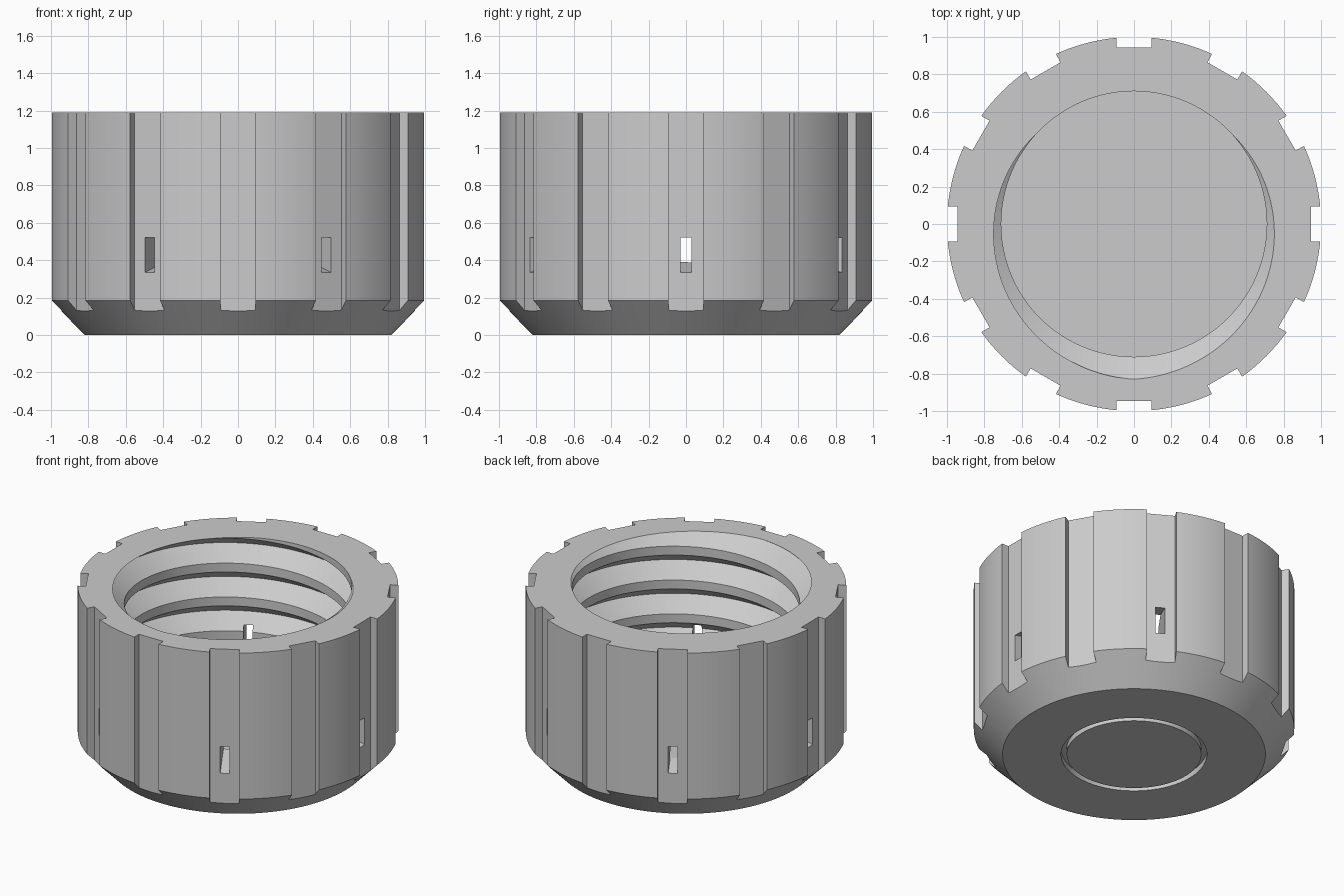
import bpy, bmesh, math
from mathutils import Matrix, Vector

cube = bpy.data.objects.get("Cube")
if cube:
    bpy.data.objects.remove(cube, do_unlink=True)

HEIGHT, FLOOR = 1.19, 0.37
BORE, GROOVE = 0.71, 0.83          # inner thread radii
PITCH, HALF_GROOVE = 0.233, 0.086
FLAT = 0.945                       # radius of the grip notch floor

grey = bpy.data.materials.new("grey plastic")
grey.use_nodes = True
colour = (0.6, 0.6, 0.6, 1)
grey.diffuse_color = colour
grey.node_tree.nodes["Principled BSDF"].inputs["Base Color"].default_value = colour


def make_object(name, bm):
    bmesh.ops.recalc_face_normals(bm, faces=bm.faces)
    mesh = bpy.data.meshes.new(name)
    bm.to_mesh(mesh)
    bm.free()
    mesh.materials.append(grey)
    obj = bpy.data.objects.new(name, mesh)
    bpy.context.collection.objects.link(obj)
    return obj


def lathe(name, profile, closed=False, steps=144):
    """Spin an (r, z) profile round the z axis."""
    bm = bmesh.new()
    verts = [bm.verts.new((r, 0, z)) for r, z in profile]
    edges = [bm.edges.new(pair) for pair in zip(verts, verts[1:])]
    if closed:
        edges.append(bm.edges.new((verts[-1], verts[0])))
    bmesh.ops.spin(bm, geom=verts + edges, cent=(0, 0, 0), axis=(0, 0, 1),
                   angle=math.tau, steps=steps)
    bmesh.ops.remove_doubles(bm, verts=bm.verts, dist=1e-4)
    return make_object(name, bm)


def radial_boxes(name, count, r0, r1, width, z0, z1, slope=0):
    """Ring of boxes whose z rises towards the axis by the given slope."""
    bm = bmesh.new()
    for k in range(count):
        verts = bmesh.ops.create_cube(bm, size=1)["verts"]
        for v in verts:
            r = r0 + (v.co.x + 0.5) * (r1 - r0)
            z = z0 + (v.co.z + 0.5) * (z1 - z0) + (FLAT - r) * slope
            v.co = Vector((r, v.co.y * width, z))
        bmesh.ops.rotate(bm, verts=verts, cent=(0, 0, 0),
                         matrix=Matrix.Rotation(math.tau * k / count, 3, 'Z'))
    return make_object(name, bm)


def threaded_plug(name, steps=120, turns=9):
    """Solid core with a right-handed helical V ridge, trimmed flat at both ends."""
    bm = bmesh.new()
    section = [(BORE, -HALF_GROOVE), (GROOVE, 0), (BORE, HALF_GROOVE)]
    rows = []
    for i in range(steps * turns + 1):
        a = math.tau * i / steps - math.pi / 2
        z = HEIGHT + PITCH * (i / steps - turns + 2)
        rows.append([bm.verts.new((r * math.cos(a), r * math.sin(a), z + dz))
                     for r, dz in section])
    for i in range(steps * turns):
        a, b = rows[i], rows[i + 1]
        for p in range(2):
            bm.faces.new((a[p], b[p], b[p + 1], a[p + 1]))
        if i + steps + 1 < len(rows):
            # plain land between neighbouring turns
            bm.faces.new((a[2], b[2], rows[i + steps + 1][0], rows[i + steps][0]))
    for z, up in ((FLOOR, -1), (HEIGHT + 0.1, 1)):
        geom = bm.verts[:] + bm.edges[:] + bm.faces[:]
        bmesh.ops.bisect_plane(bm, geom=geom, dist=1e-5, plane_co=(0, 0, z),
                               plane_no=(0, 0, up), clear_outer=True)
        rim = [e for e in bm.edges if e.is_boundary
               and all(abs(v.co.z - z) < 1e-4 for v in e.verts)]
        bmesh.ops.holes_fill(bm, edges=rim, sides=0)
    return make_object(name, bm)


def carve(target, cutter):
    cutter.hide_render = True
    mod = target.modifiers.new(cutter.name, 'BOOLEAN')
    mod.operation, mod.solver, mod.object = 'DIFFERENCE', 'EXACT', cutter
    bpy.ops.object.select_all(action='DESELECT')
    bpy.context.view_layer.objects.active = target
    target.select_set(True)
    bpy.ops.object.modifier_apply(modifier=mod.name)
    bpy.data.objects.remove(cutter, do_unlink=True)


# Cap body with a chamfered foot
cap = lathe("threaded_cap", [(0, 0), (0.82, 0), (1, 0.185), (1, HEIGHT), (0, HEIGHT)])

# Threaded bore, grip notches, sloping drain slots and underside ring groove
carve(cap, threaded_plug("thread_cutter"))
carve(cap, radial_boxes("notch_cutter", 12, FLAT, 1.2, 0.185, -0.1, HEIGHT + 0.1))
carve(cap, radial_boxes("slot_cutter", 6, 0.6, 1.1, 0.058, 0.335, 0.52, slope=0.25))
carve(cap, lathe("ring_cutter", [(0.42, -0.1), (0.455, -0.1), (0.455, 0.04), (0.42, 0.04)],
                 closed=True, steps=96))

bpy.ops.object.shade_smooth_by_angle(angle=math.radians(25))
